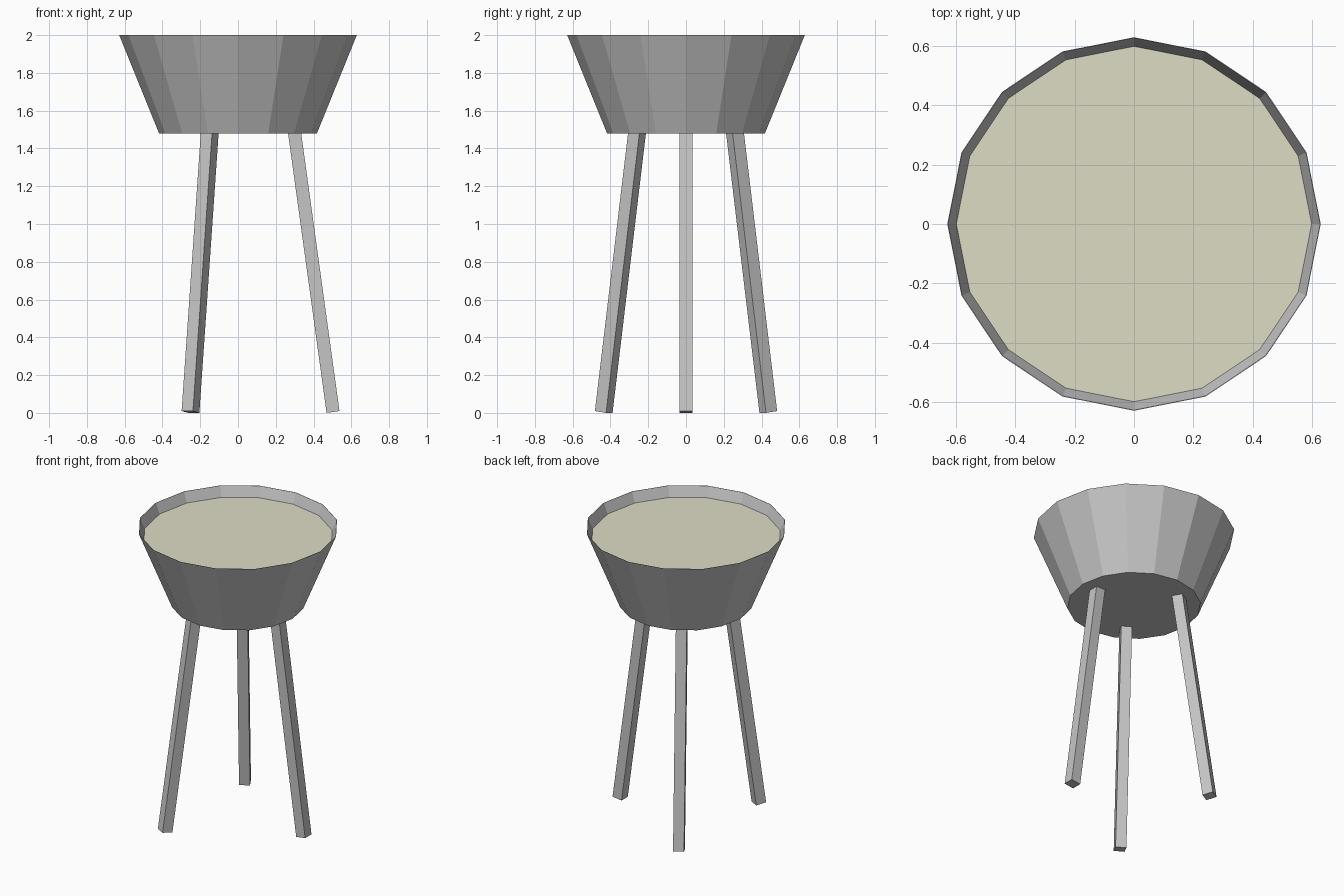
import bpy, bmesh
from math import radians, cos, sin, tau
from mathutils import Matrix, Vector

cube = bpy.data.objects.get("Cube")
if cube:
    bpy.data.objects.remove(cube, do_unlink=True)

SIDES = 16


def material(name, rgb):
    mat = bpy.data.materials.new(name)
    mat.use_nodes = True
    mat.diffuse_color = (*rgb, 1)
    mat.node_tree.nodes["Principled BSDF"].inputs["Base Color"].default_value = (*rgb, 1)
    return mat


def finish(bm, name, mat):
    bmesh.ops.recalc_face_normals(bm, faces=bm.faces)
    mesh = bpy.data.meshes.new(name)
    bm.to_mesh(mesh)
    bm.free()
    mesh.materials.append(mat)
    obj = bpy.data.objects.new(name, mesh)
    bpy.context.collection.objects.link(obj)
    return obj


def lathe(name, profile, mat):
    """Revolve (radius, height) rings and cap both ends."""
    bm = bmesh.new()
    rings = [[bm.verts.new((r * cos(tau * i / SIDES), r * sin(tau * i / SIDES), z))
              for i in range(SIDES)] for r, z in profile]
    for low, high in zip(rings, rings[1:]):
        for i in range(SIDES):
            j = (i + 1) % SIDES
            bm.faces.new((low[i], low[j], high[j], high[i]))
    bm.faces.new(rings[0][::-1])
    bm.faces.new(rings[-1])
    return finish(bm, name, mat)


grey = material("light grey", (0.56, 0.56, 0.56))
cream = material("pale cream", (0.73, 0.72, 0.56))

# Flared bowl with a thin open rim
lathe("bowl", [(0.418, 1.48), (0.629, 2.0), (0.627, 2.0), (0.598, 1.928)], grey)

# Flat filling, recessed just below the rim
lathe("filling", [(0.594, 1.92), (0.5985, 1.931)], cream)

# Three splayed square legs
THICK = 0.069
foot, top = Vector((0.503, 0, 0.005)), Vector((0.297, 0, 1.5))
axis = top - foot
tilt = axis.to_track_quat("Z", "Y").to_matrix().to_4x4()
for name, angle in (("left_leg", 0), ("back_right_leg", 120), ("front_right_leg", 240)):
    bm = bmesh.new()
    bmesh.ops.create_cube(bm, size=1)
    size = Matrix.Diagonal((THICK, THICK, axis.length, 1))
    turn = Matrix.Rotation(radians(angle), 4, "Z")
    bm.transform(turn @ Matrix.Translation((foot + top) / 2) @ tilt @ size)
    finish(bm, name, grey)
